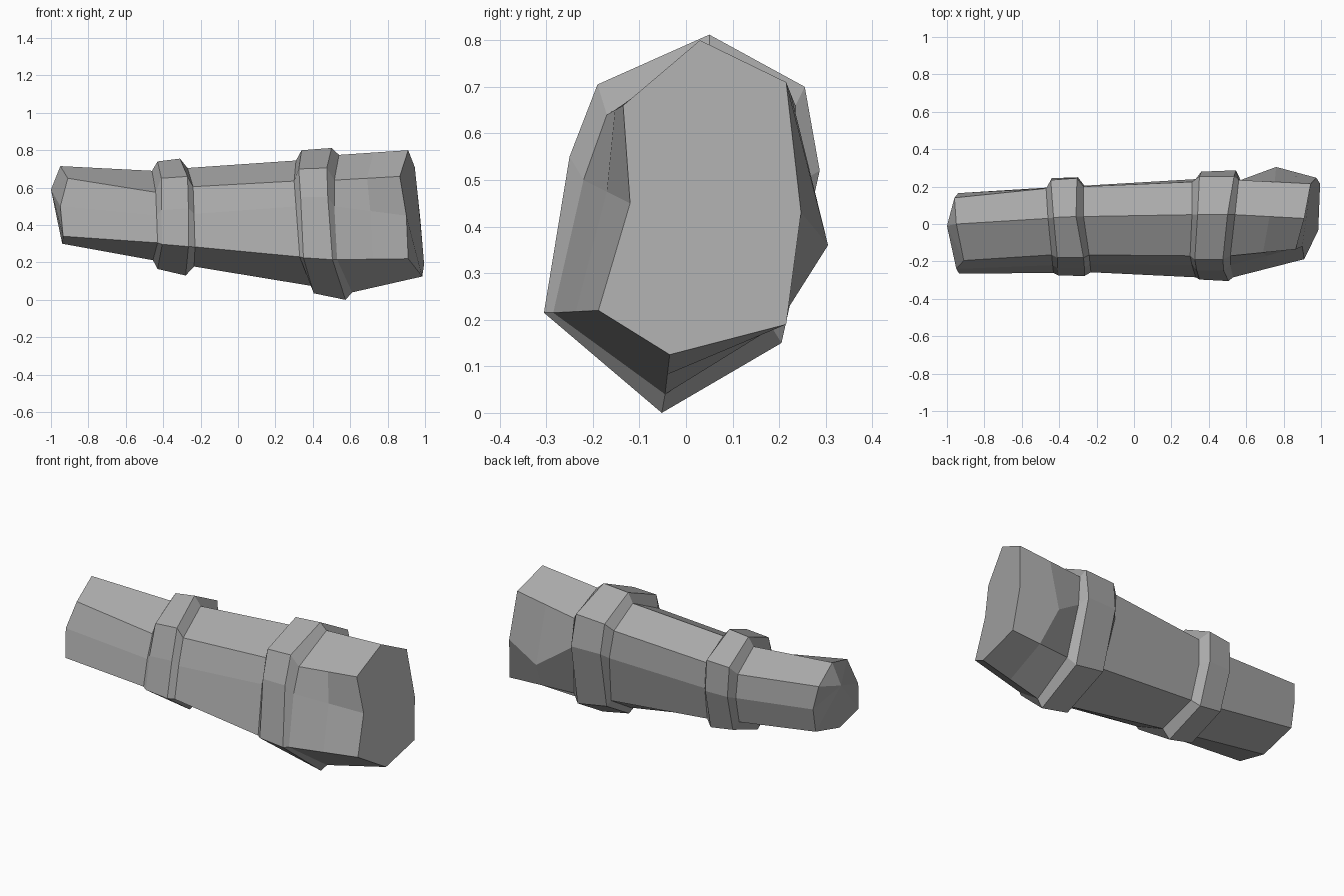
import bpy
from mathutils import Vector

old = bpy.data.objects.get("Cube")
if old:
    bpy.data.objects.remove(old, do_unlink=True)

grey = bpy.data.materials.new("stone grey")
grey.use_nodes = True
grey.diffuse_color = (0.4, 0.4, 0.4, 1)
grey.node_tree.nodes["Principled BSDF"].inputs["Base Color"].default_value = (0.4, 0.4, 0.4, 1)

# Eight-sided cross-sections, each running: top, front upper, front middle,
# front lower, bottom, back lower, back middle, back upper
narrow_end = [(-.95, 0, .715), (-.91, -.195, .65), (-.95, -.24, .5), (-.935, -.265, .34),
              (-.94, -.08, .30), (-.94, .14, .36), (-.94, .165, .5), (-.96, .14, .63)]
narrow_join = [(-.46, .03, .69), (-.44, -.165, .575), (-.435, -.22, .45), (-.43, -.262, .305),
               (-.455, -.05, .212), (-.45, .15, .29), (-.46, .195, .45), (-.47, .19, .59)]
mid_start = [(-.27, .04, .705), (-.24, -.165, .605), (-.235, -.215, .46), (-.23, -.258, .283),
             (-.235, -.05, .178), (-.25, .16, .26), (-.265, .205, .46), (-.27, .20, .61)]
mid_end = [(.31, .05, .745), (.30, -.17, .635), (.31, -.22, .5), (.33, -.285, .23),
           (.39, -.045, .075), (.36, .18, .21), (.33, .24, .49), (.31, .225, .65)]
wide_join = [(.54, .05, .775), (.515, -.17, .64), (.515, -.22, .5), (.53, -.285, .215),
             (.61, -.045, .04), (.60, .18, .19), (.57, .235, .49), (.56, .235, .66)]
wide_end = [(.91, .03, .80), (.865, -.135, .66), (.90, -.12, .45), (.91, -.188, .22),
            (.985, -.035, .125), (.995, .215, .19), (.975, .247, .43), (.945, .215, .71)]

# Raised outer faces of the two bands
small_band = [[(-.43, .035, .74), (-.41, -.18, .65), (-.41, -.235, .48), (-.405, -.275, .297),
               (-.43, -.05, .165), (-.43, .18, .25), (-.44, .245, .47), (-.445, .235, .64)],
              [(-.31, .04, .755), (-.27, -.18, .66), (-.265, -.235, .49), (-.265, -.278, .285),
               (-.28, -.05, .13), (-.29, .185, .23), (-.30, .25, .47), (-.305, .245, .65)]]
large_band = [[(.34, .05, .80), (.325, -.19, .70), (.335, -.248, .55), (.35, -.297, .225),
               (.405, -.05, .035), (.375, .20, .18), (.36, .28, .52), (.35, .255, .69)],
              [(.50, .05, .812), (.475, -.19, .705), (.48, -.25, .55), (.505, -.305, .215),
               (.575, -.052, 0), (.56, .205, .15), (.545, .287, .52), (.535, .255, .70)]]


def loft(name, sections, tip=None, end_cap=False):
    """Skin sections ordered along +x; optional pointed start and flat end."""
    n = len(sections[0])
    verts = [p for s in sections for p in s]
    faces = []
    for k in range(len(sections) - 1):
        for i in range(n):
            j = (i + 1) % n
            faces.append((k * n + i, k * n + j, (k + 1) * n + j, (k + 1) * n + i))
    if tip:
        verts.append(tip)
        faces += [((i + 1) % n, i, len(verts) - 1) for i in range(n)]
    if end_cap:
        faces.append(tuple(range((len(sections) - 1) * n, len(sections) * n)))
    mesh = bpy.data.meshes.new(name)
    mesh.from_pydata(verts, [], faces)
    mesh.materials.append(grey)
    ob = bpy.data.objects.new(name, mesh)
    bpy.context.collection.objects.link(ob)
    return ob


# Bulge on the back of the wide part
bulge = [tuple(Vector(a).lerp(Vector(b), 0.5)) for a, b in zip(wide_join, wide_end)]
bulge[6] = (.76, .305, .36)

loft("narrow_section", [narrow_end, narrow_join], tip=(-1.0, -.01, .59))
loft("small_band", [narrow_join] + small_band + [mid_start])
loft("middle_section", [mid_start, mid_end])
loft("large_band", [mid_end] + large_band + [wide_join])
loft("wide_section", [wide_join, bulge, wide_end], end_cap=True)
